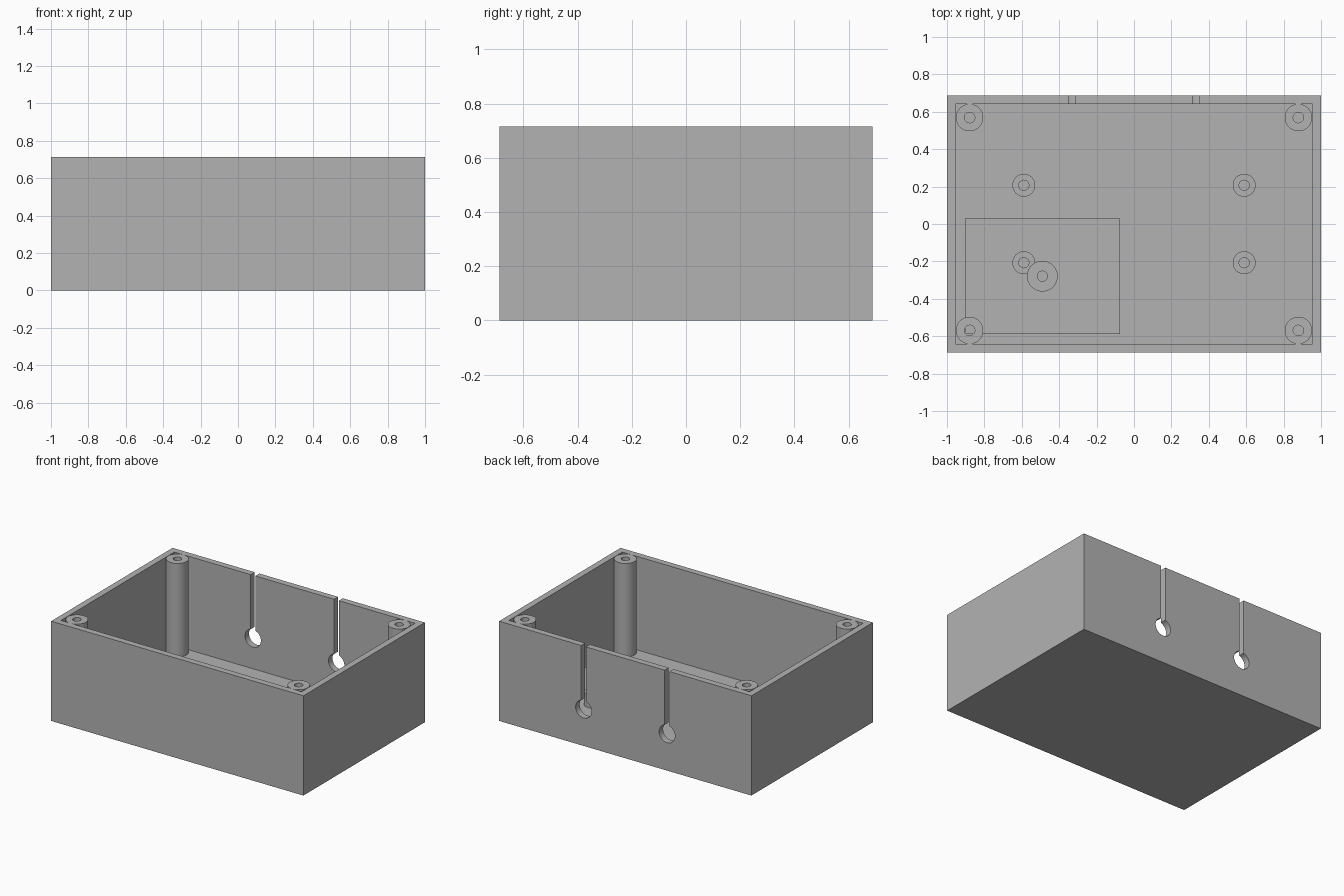
import bpy, bmesh, math
from mathutils import Matrix, Vector

if "Cube" in bpy.data.objects:
    bpy.data.objects.remove(bpy.data.objects["Cube"])

W, D, H = 2.0, 1.375, 0.715      # outer size
WALL, FLOOR = 0.0455, 0.045

grey = bpy.data.materials.new("grey plastic")
grey.diffuse_color = (0.45, 0.45, 0.45, 1)
grey.use_nodes = True
grey.node_tree.nodes["Principled BSDF"].inputs["Base Color"].default_value = grey.diffuse_color


def finish(name, bm):
    bmesh.ops.recalc_face_normals(bm, faces=bm.faces)
    mesh = bpy.data.meshes.new(name)
    bm.to_mesh(mesh)
    bm.free()
    mesh.materials.append(grey)
    ob = bpy.data.objects.new(name, mesh)
    bpy.context.collection.objects.link(ob)
    return ob


def box(name, lo, hi):
    lo, hi = Vector(lo), Vector(hi)
    bm = bmesh.new()
    m = Matrix.Translation((lo + hi) / 2) @ Matrix.Diagonal((*(hi - lo), 1))
    bmesh.ops.create_cube(bm, size=1, matrix=m)
    return finish(name, bm)


def shade(ob):
    bpy.ops.object.select_all(action='DESELECT')
    ob.select_set(True)
    bpy.context.view_layer.objects.active = ob
    bpy.ops.object.shade_smooth_by_angle(angle=math.radians(30))


def tube(name, x, y, z0, z1, r_out, r_in, n=48):
    """Hollow round post with a screw hole down its middle."""
    bm = bmesh.new()
    profile = [(r_in, z0), (r_out, z0), (r_out, z1), (r_in, z1)]
    rings = [[bm.verts.new((x + r * math.cos(2 * math.pi * i / n),
                            y + r * math.sin(2 * math.pi * i / n), z))
              for i in range(n)] for r, z in profile]
    for k in range(4):
        a, b = rings[k], rings[(k + 1) % 4]
        for i in range(n):
            j = (i + 1) % n
            bm.faces.new((a[i], a[j], b[j], b[i]))
    ob = finish(name, bm)
    shade(ob)
    return ob


def cut(target, cutter):
    mod = target.modifiers.new("cut", 'BOOLEAN')
    mod.operation, mod.solver, mod.object = 'DIFFERENCE', 'EXACT', cutter
    bpy.context.view_layer.objects.active = target
    bpy.ops.object.modifier_apply(modifier=mod.name)
    bpy.data.objects.remove(cutter)


# Open-topped case
case = box("case", (-W / 2, -D / 2, 0), (W / 2, D / 2, H))
cut(case, box("cavity", (-W / 2 + WALL, -D / 2 + WALL, FLOOR),
              (W / 2 - WALL, D / 2 - WALL, H + 0.2)))

# Keyhole cable slots in the back wall
for x in (-0.331, 0.331):
    bm = bmesh.new()
    m = Matrix.Translation((x, D / 2, 0.263)) @ Matrix.Rotation(math.pi / 2, 4, 'X')
    bmesh.ops.create_cone(bm, cap_ends=True, segments=48, radius1=0.063,
                          radius2=0.063, depth=0.2, matrix=m)
    cut(case, finish("cable_hole", bm))
    cut(case, box("cable_slot", (x - 0.0185, D / 2 - 0.1, 0.263),
                  (x + 0.0185, D / 2 + 0.1, H + 0.1)))
shade(case)

# Lid screw posts in the corners, short board standoffs on the floor
for sx, side in ((-1, "left"), (1, "right")):
    for sy, end in ((-1, "front"), (1, "back")):
        tube(f"lid_post_{end}_{side}", sx * 0.879, sy * 0.569, FLOOR, H, 0.073, 0.028)
        tube(f"standoff_{end}_{side}", sx * 0.589, sy * 0.207, FLOOR, 0.14, 0.061, 0.027)

# Raised pad with its central mounting post
box("mount_pad", (-0.904, -0.588, FLOOR - 0.01), (-0.075, 0.03, FLOOR + 0.02))
tube("mount_post", -0.49, -0.279, FLOOR, 0.2, 0.082, 0.027)
